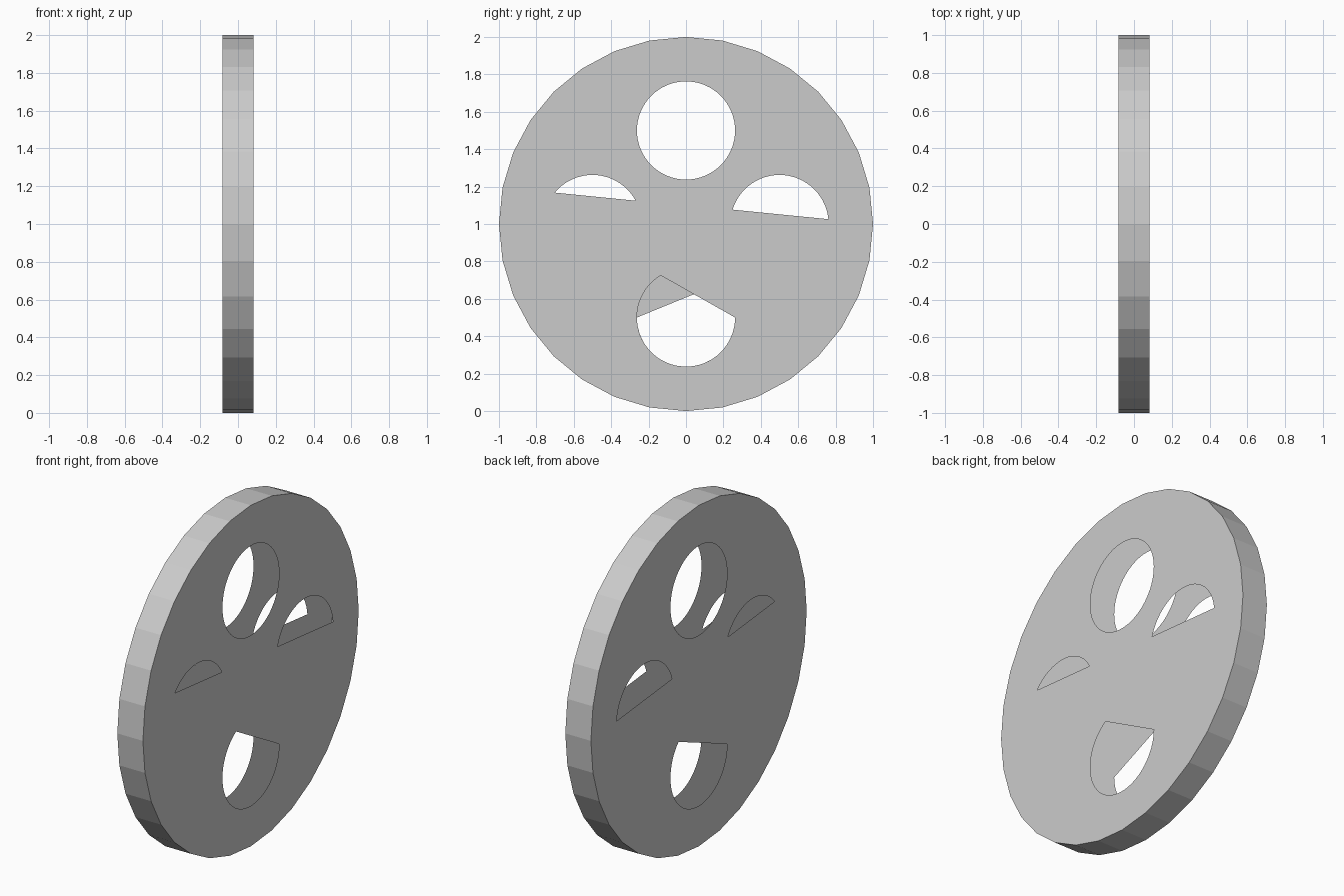
import bpy, bmesh
from math import sin, cos, radians

if "Cube" in bpy.data.objects:
    bpy.data.objects.remove(bpy.data.objects["Cube"])

HALF = 0.083      # half thickness along x
SIDES = 32        # facets of the rim
HOLE_R = 0.2625


def arc(cy, cz, r, start, end, steps):
    """Points (y, z) along an arc, angles in degrees."""
    pts = []
    for i in range(steps + 1):
        a = radians(start + (end - start) * i / steps)
        pts.append((cy + r * cos(a), cz + r * sin(a)))
    return pts


def add_loop(bm, pts, x):
    verts = [bm.verts.new((x, y, z)) for y, z in pts]
    n = len(verts)
    edges = [bm.edges.new((verts[i], verts[(i + 1) % n])) for i in range(n)]
    return verts, edges


def finish(bm, name):
    mesh = bpy.data.meshes.new(name)
    bm.to_mesh(mesh)
    bm.free()
    obj = bpy.data.objects.new(name, mesh)
    bpy.context.collection.objects.link(obj)
    return obj


outline = arc(0, 1, 1, 0, 360, SIDES)[:-1]

# Cut-outs shared by both plates: full round hole and two circle segments
shared = [
    arc(0, 1.5, HOLE_R, 0, 360, 64)[:-1],
    arc(0.5, 1.0, HOLE_R, 5.6, 163, 28),
    arc(-0.5, 1.0, HOLE_R, 28.3, 140.3, 20),
]


# Flat side plates of the hollow disc
def plate(name, x, lower_hole):
    bm = bmesh.new()
    edges = []
    for pts in [outline] + shared + [lower_hole]:
        edges += add_loop(bm, pts, x)[1]
    bmesh.ops.triangle_fill(bm, edges=edges, use_beauty=True, use_dissolve=False)
    for f in bm.faces:
        f.normal_update()
        if f.normal.x * x < 0:
            f.normal_flip()
    return finish(bm, name)


plate("right_plate", HALF, arc(0, 0.5, HOLE_R, 121, 360, 42))
plate("left_plate", -HALF, arc(0, 0.5, HOLE_R, 180, 404.5, 40))

# Faceted outer rim
bm = bmesh.new()
a, _ = add_loop(bm, outline, -HALF)
b, _ = add_loop(bm, outline, HALF)
for i in range(SIDES):
    j = (i + 1) % SIDES
    bm.faces.new((a[i], a[j], b[j], b[i]))
finish(bm, "outer_rim")
